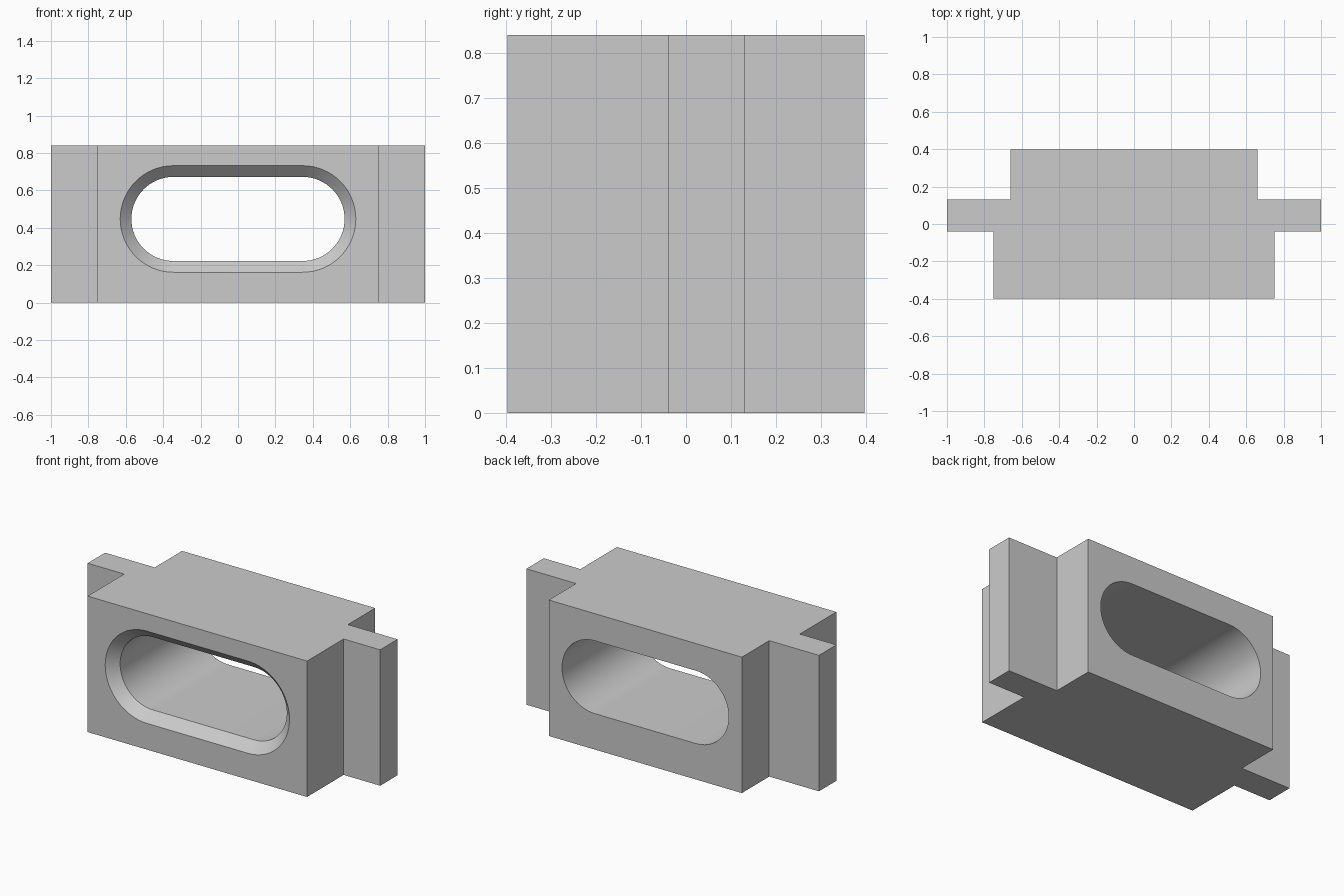
import bpy
import bmesh
from math import pi, cos, sin

if "Cube" in bpy.data.objects:
    bpy.data.objects.remove(bpy.data.objects["Cube"], do_unlink=True)

HEIGHT, DEPTH = 0.84, 0.397        # full height, half depth
SLOT_Z, SLOT_R, SLOT_HALF = 0.447, 0.225, 0.345
CHAMFER = 0.06
ARC_STEPS = 32

grey = bpy.data.materials.new("plain_grey")
grey.use_nodes = True
colour = (0.6, 0.6, 0.6, 1)
grey.diffuse_color = colour
grey.node_tree.nodes["Principled BSDF"].inputs["Base Color"].default_value = colour


def make_object(name, bm):
    bmesh.ops.recalc_face_normals(bm, faces=bm.faces)
    mesh = bpy.data.meshes.new(name)
    bm.to_mesh(mesh)
    bm.free()
    mesh.materials.append(grey)
    obj = bpy.data.objects.new(name, mesh)
    bpy.context.collection.objects.link(obj)
    return obj


# Block with side flanges: mirrored plan outline, extruded upward
half = [(0.75, -DEPTH), (0.75, -0.04), (1, -0.04), (1, 0.13), (0.66, 0.13), (0.66, DEPTH)]
outline = half + [(-x, y) for x, y in reversed(half)]
bm = bmesh.new()
base = bm.faces.new([bm.verts.new((x, y, 0)) for x, y in outline])
top = bmesh.ops.extrude_face_region(bm, geom=[base], use_keep_orig=True)["geom"]
bmesh.ops.translate(bm, vec=(0, 0, HEIGHT),
                    verts=[v for v in top if isinstance(v, bmesh.types.BMVert)])
block = make_object("slotted_block", bm)


# Slot cutter: rounded slot loops, flaring out at the front for the chamfer
def slot_loop(bm, y, r):
    verts = []
    for side, start in ((1, -pi / 2), (-1, pi / 2)):
        for i in range(ARC_STEPS + 1):
            a = start + pi * i / ARC_STEPS
            verts.append(bm.verts.new((side * SLOT_HALF + r * cos(a), y, SLOT_Z + r * sin(a))))
    return verts


bm = bmesh.new()
flare = 0.04
loops = [slot_loop(bm, -DEPTH - flare, SLOT_R + CHAMFER + flare),
         slot_loop(bm, -DEPTH + CHAMFER, SLOT_R),
         slot_loop(bm, DEPTH + flare, SLOT_R)]
for a, b in zip(loops, loops[1:]):
    for i in range(len(a)):
        j = (i + 1) % len(a)
        bm.faces.new((a[i], a[j], b[j], b[i]))
bm.faces.new(loops[0])
bm.faces.new(loops[-1])
cutter = make_object("slot_cutter", bm)
cutter.hide_render = True

# Cut the slot, then drop the cutter
cut = block.modifiers.new("slot", "BOOLEAN")
cut.operation = "DIFFERENCE"
cut.solver = "EXACT"
cut.object = cutter
bpy.ops.object.select_all(action="DESELECT")
block.select_set(True)
bpy.context.view_layer.objects.active = block
bpy.ops.object.modifier_apply(modifier=cut.name)
bpy.data.objects.remove(cutter, do_unlink=True)

# Smooth slot walls with crisp edges
bpy.ops.object.shade_smooth_by_angle(angle=pi / 6)
